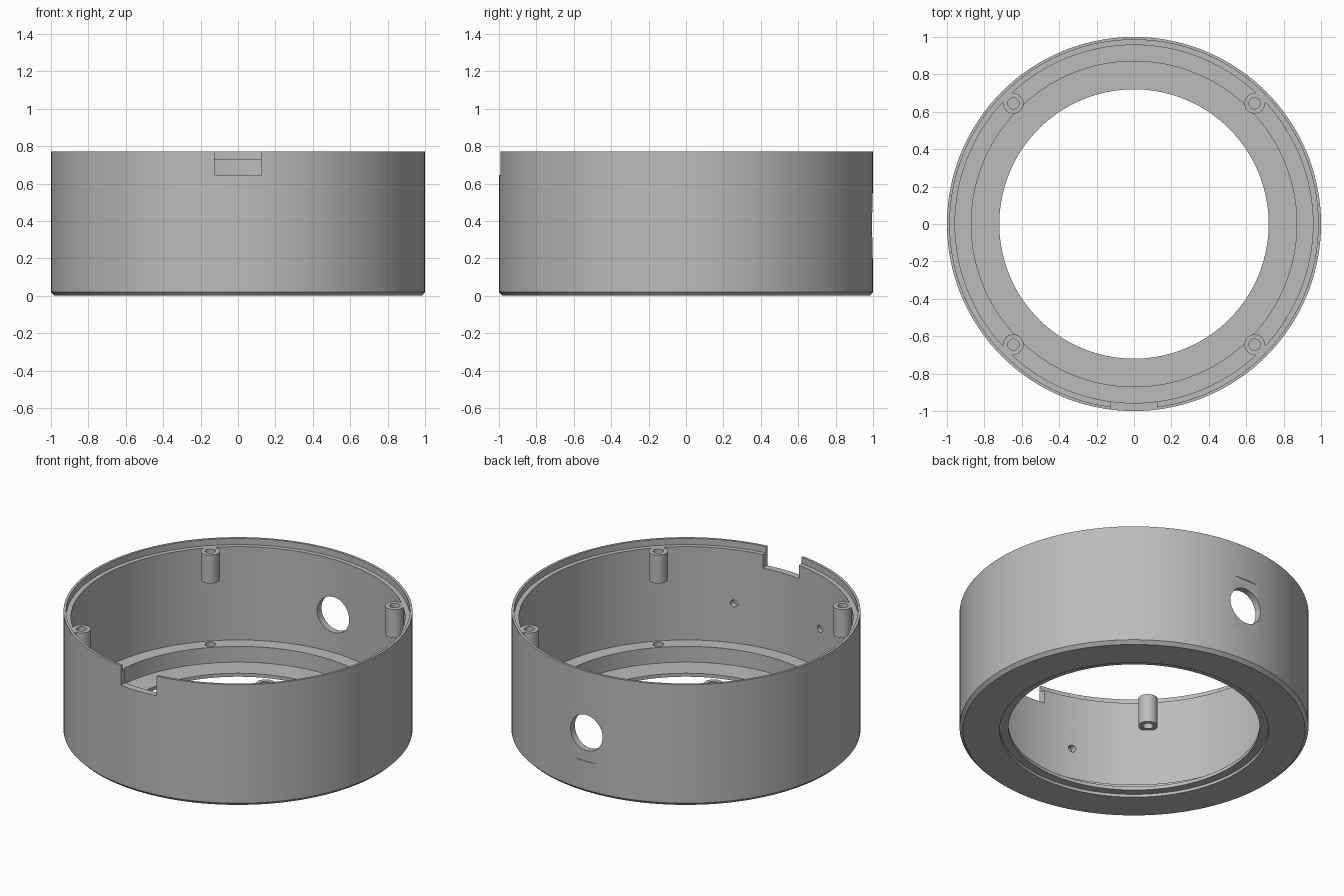
import bpy, bmesh, math
from mathutils import Matrix

if "Cube" in bpy.data.objects:
    bpy.data.objects.remove(bpy.data.objects["Cube"], do_unlink=True)

grey = bpy.data.materials.new("plain grey")
grey.use_nodes = True
grey.diffuse_color = (0.5, 0.5, 0.5, 1)
grey.node_tree.nodes["Principled BSDF"].inputs["Base Color"].default_value = (0.5, 0.5, 0.5, 1)

H = 0.77        # full height
LEDGE = 0.73    # lid ledge level
BOSS = 0.645    # screw boss offset from centre


def make_object(name, bm):
    bmesh.ops.recalc_face_normals(bm, faces=bm.faces)
    mesh = bpy.data.meshes.new(name)
    bm.to_mesh(mesh)
    bm.free()
    mesh.materials.append(grey)
    obj = bpy.data.objects.new(name, mesh)
    bpy.context.collection.objects.link(obj)
    return obj


def lathe(name, profile, steps=144):
    bm = bmesh.new()
    rings = []
    for i in range(steps):
        a = 2 * math.pi * i / steps
        rings.append([bm.verts.new((r * math.cos(a), r * math.sin(a), z)) for r, z in profile])
    n = len(profile)
    for i in range(steps):
        here, after = rings[i], rings[(i + 1) % steps]
        for j in range(n):
            k = (j + 1) % n
            bm.faces.new((here[j], after[j], after[k], here[k]))
    return make_object(name, bm)


def cylinder(name, radius, start, length, along_y=False, sides=40):
    bm = bmesh.new()
    bmesh.ops.create_cone(bm, cap_ends=True, segments=sides,
                          radius1=radius, radius2=radius, depth=length)
    if along_y:
        bmesh.ops.rotate(bm, verts=bm.verts, matrix=Matrix.Rotation(math.pi / 2, 3, 'X'))
    x, y, z = start
    shift = (x, y + length / 2, z) if along_y else (x, y, z + length / 2)
    bmesh.ops.translate(bm, verts=bm.verts, vec=shift)
    return make_object(name, bm)


def box(name, low, high):
    bm = bmesh.new()
    bmesh.ops.create_cube(bm, size=1)
    bmesh.ops.scale(bm, verts=bm.verts, vec=[b - a for a, b in zip(low, high)])
    bmesh.ops.translate(bm, verts=bm.verts, vec=[(a + b) / 2 for a, b in zip(low, high)])
    return make_object(name, bm)


def combine(target, tool, operation):
    mod = target.modifiers.new("combine", 'BOOLEAN')
    mod.operation, mod.solver, mod.object = operation, 'EXACT', tool
    bpy.context.view_layer.objects.active = target
    bpy.ops.object.modifier_apply(modifier=mod.name)
    bpy.data.objects.remove(tool, do_unlink=True)


# Round wall with lid ledge, stepped floor, open centre and recess underneath
housing = lathe("round_housing", [
    (0.98, 0), (1, 0.02), (1, H), (0.985, H), (0.985, LEDGE), (0.957, LEDGE),
    (0.957, 0.14), (0.87, 0.14), (0.87, 0.04), (0.72, 0.04), (0.72, 0.018),
    (0.77, 0.018), (0.77, 0)])

# Four screw bosses and their drilled holes
for sx in (-1, 1):
    for sy in (-1, 1):
        x, y = sx * BOSS, sy * BOSS
        combine(housing, cylinder("screw_boss", 0.055, (x, y, 0.55), LEDGE - 0.55), 'UNION')
        combine(housing, cylinder("screw_hole", 0.03, (x, y, 0.07), 0.8), 'DIFFERENCE')

# Front rim notch
combine(housing, box("front_notch", (-0.125, -1.1, 0.645), (0.125, -0.85, 0.9)), 'DIFFERENCE')

# Rear port with a shallow flat around it
combine(housing, box("rear_flat", (-0.14, 0.996, 0.2), (0.14, 1.1, 0.55)), 'DIFFERENCE')
combine(housing, cylinder("rear_port", 0.112, (0, 0.85, 0.38), 0.3, True, 64), 'DIFFERENCE')

# Two blind holes inside the front wall
for sx in (-1, 1):
    combine(housing, cylinder("blind_hole", 0.022, (sx * 0.3, -0.94, 0.39), 0.1, True, 24), 'DIFFERENCE')

bpy.ops.object.select_all(action='DESELECT')
housing.select_set(True)
bpy.context.view_layer.objects.active = housing
bpy.ops.object.shade_smooth_by_angle(angle=math.radians(30))
